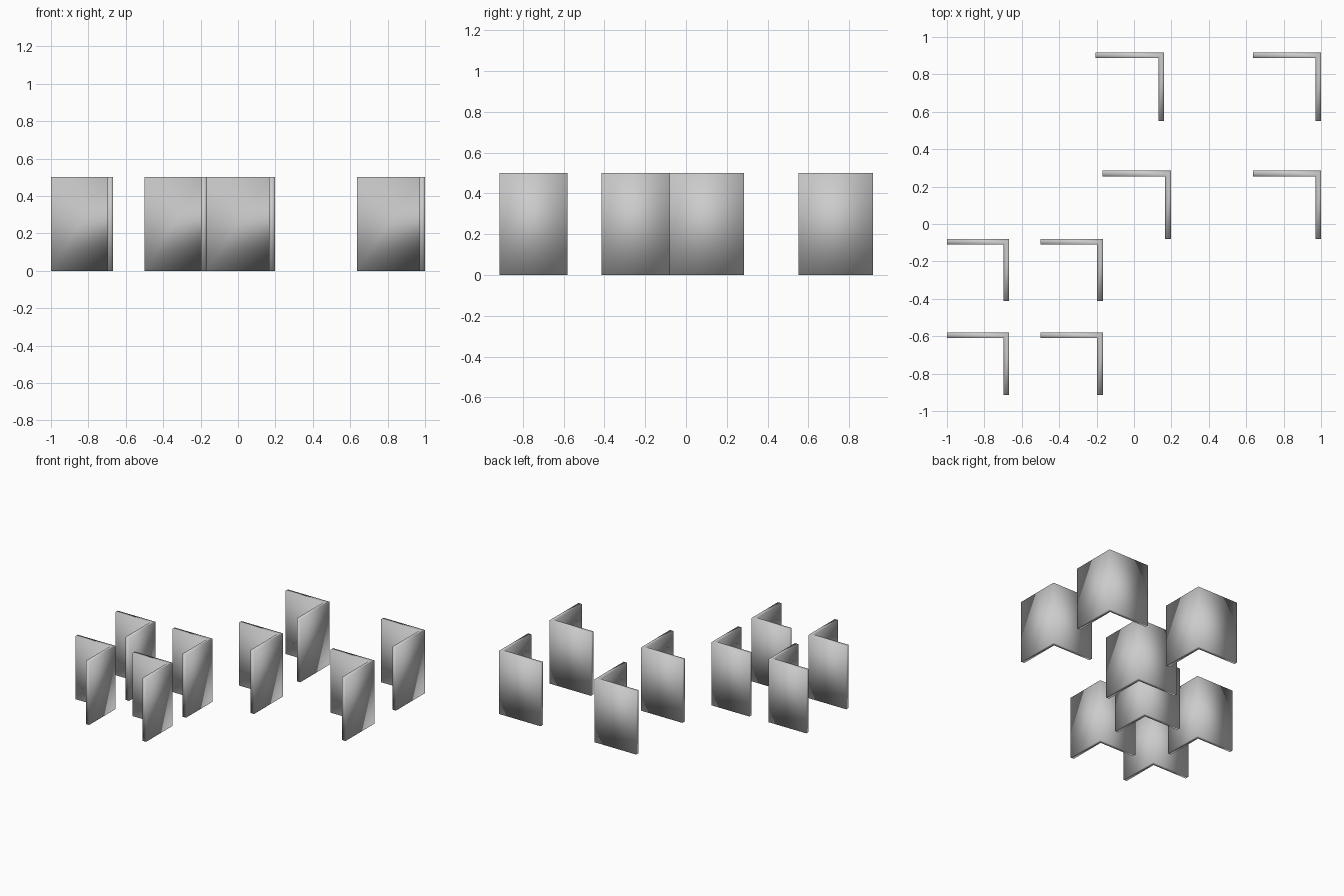
import bpy
import bmesh

cube = bpy.data.objects.get("Cube")
if cube:
    bpy.data.objects.remove(cube, do_unlink=True)

HEIGHT = 0.5
THICK = 0.03

grey = bpy.data.materials.new("plain_grey")
grey.use_nodes = True
colour = (0.6, 0.6, 0.6, 1)
grey.diffuse_color = colour
grey.node_tree.nodes["Principled BSDF"].inputs["Base Color"].default_value = colour


def corner_wall(name, x, y, length):
    """L-shaped wall whose outer corner is at (x, y)."""
    t = THICK
    profile = [(0, 0), (-length, 0), (-length, -t), (-t, -t), (-t, -length), (0, -length)]
    bm = bmesh.new()
    base = bm.faces.new([bm.verts.new((x + px, y + py, 0)) for px, py in profile])
    top = bmesh.ops.extrude_face_region(bm, geom=[base], use_keep_orig=True)
    verts = [v for v in top["geom"] if isinstance(v, bmesh.types.BMVert)]
    bmesh.ops.translate(bm, verts=verts, vec=(0, 0, HEIGHT))
    bmesh.ops.recalc_face_normals(bm, faces=bm.faces)
    # Split the caps along the mitre at the corner
    bmesh.ops.connect_verts_concave(bm, faces=[f for f in bm.faces if len(f.verts) > 4])
    for f in bm.faces:
        f.smooth = True
    mesh = bpy.data.meshes.new(name)
    bm.to_mesh(mesh)
    bm.free()
    mesh.materials.append(grey)
    bpy.context.collection.objects.link(bpy.data.objects.new(name, mesh))


# Regular front group of smaller walls
for row, y in (("front", -0.58), ("rear", -0.08)):
    for side, x in (("right", -0.667), ("left", -0.167)):
        corner_wall(f"small_wall_{row}_{side}", x, y, 0.333)

# Looser rear group of larger walls
for row, y, inner_x in (("front", 0.285, 0.197), ("rear", 0.917, 0.16)):
    for side, x in (("right", inner_x), ("left", 1.0)):
        corner_wall(f"large_wall_{row}_{side}", x, y, 0.365)
